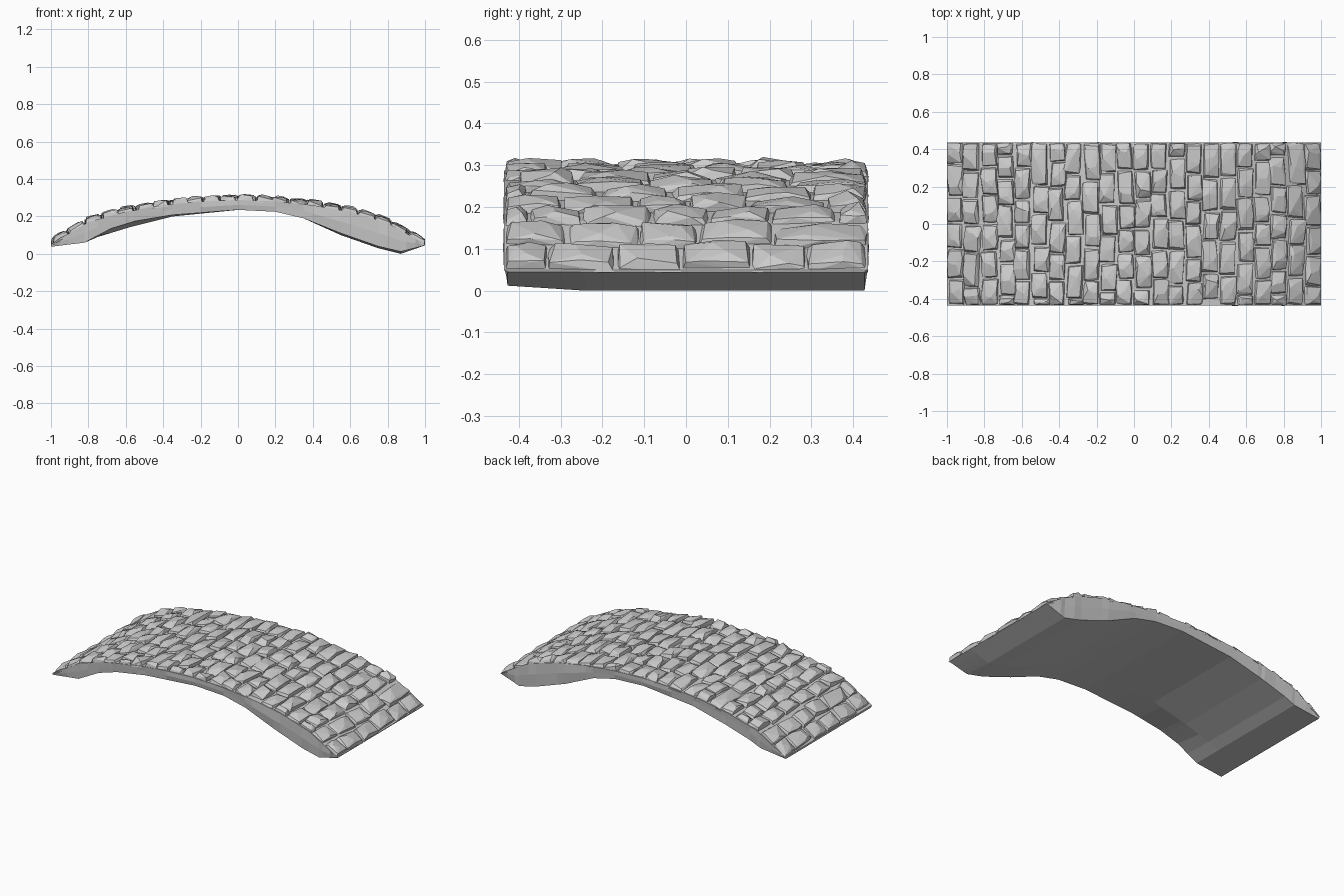
import bpy
import bmesh
import math
import random
from mathutils import Vector

random.seed(7)
cube = bpy.data.objects.get("Cube")
if cube:
    bpy.data.objects.remove(cube, do_unlink=True)

stone = bpy.data.materials.new("grey stone")
stone.use_nodes = True
GREY = (0.6, 0.6, 0.6, 1)
stone.diffuse_color = GREY
stone.node_tree.nodes["Principled BSDF"].inputs["Base Color"].default_value = GREY

HALF = 0.435
# Arch profiles as (x, z): road bed on top, underside along the front and back
BED = [(-1, .05), (-.95, .085), (-.9, .11), (-.8, .17), (-.6, .225), (-.4, .26), (-.2, .28), (0, .288),
       (.2, .28), (.4, .26), (.6, .225), (.8, .165), (.9, .11), (.95, .08), (1, .05)]
FRONT = [(-1, .038), (-.82, .06), (-.68, .135), (-.55, .175), (-.35, .208), (0, .235),
         (.2, .225), (.35, .19), (.55, .11), (.75, .04), (.87, .012), (1, .045)]
BACK = [(-1, .038), (-.82, .06), (-.75, .09), (-.58, .142), (-.35, .2), (0, .235),
        (.2, .225), (.35, .19), (.55, .1), (.75, .03), (.87, 0), (1, .045)]


def height(profile, x):
    x = max(-1, min(1, x))
    for (x0, z0), (x1, z1) in zip(profile, profile[1:]):
        if x <= x1:
            return z0 + (z1 - z0) * (x - x0) / (x1 - x0)


def finish(bm, name):
    bmesh.ops.recalc_face_normals(bm, faces=bm.faces)
    mesh = bpy.data.meshes.new(name)
    bm.to_mesh(mesh)
    bm.free()
    mesh.materials.append(stone)
    obj = bpy.data.objects.new(name, mesh)
    bpy.context.collection.objects.link(obj)
    return obj


def make_slab():
    # One closed cross-section ring per station, bridged along x
    bm = bmesh.new()
    stations = sorted({x for p in (BED, FRONT, BACK) for x, z in p})
    rings = []
    for x in stations:
        top, lo, hi = (height(p, x) for p in (BED, FRONT, BACK))
        mid = (top + lo) / 2
        side = HALF + random.uniform(-.006, .003)
        ring = [(-HALF, top), (-side, mid), (-HALF + .008, lo), (-.24, hi),
                (HALF - .008, hi), (side, mid), (HALF, top)]
        rings.append([bm.verts.new((x, y, z)) for y, z in ring])
    count = len(rings[0])
    for a, b in zip(rings, rings[1:]):
        for i in range(count):
            j = (i + 1) % count
            bm.faces.new((a[i], a[j], b[j], b[i]))
    bm.faces.new(rings[0])
    bm.faces.new(rings[-1])
    return finish(bm, "arch_slab")


def add_cobble(bm, x0, x1, y0, y1):
    # Rough hewn block: hull of a sunken base, a shoulder ring and an uneven crown
    cx, cy = (x0 + x1) / 2, (y0 + y1) / 2
    hx, hy = (x1 - x0) / 2, (y1 - y0) / 2
    slope = (height(BED, x1) - height(BED, x0)) / (x1 - x0)
    normal = Vector((-slope, 0, 1)).normalized()
    rise = random.uniform(.021, .031)
    tilt = random.uniform(-.25, .25)
    skew = random.uniform(-.07, .07)
    points = []

    def put(u, v, lift):
        x = cx + u * hx + skew * v * hy
        y = cy + v * hy
        base = Vector((x, y, height(BED, x)))
        p = base + normal * lift
        p.x = max(-1, min(1, p.x))
        p.y = max(-HALF - .008, min(HALF + .005, p.y))
        points.append(bm.verts.new(p))

    def rnd(a):
        return random.uniform(-a, a)

    for su in (-1, 1):
        for sv in (-1, 1):
            put(su * (1 + rnd(.08)), sv * (1 + rnd(.05)), -.008)
            put(su * (.85 + rnd(.12)), sv * (.87 + rnd(.1)),
                rise * (.5 + rnd(.22) + su * tilt))
    for su in (-1, 1):
        put(su * (.5 + rnd(.25)), rnd(.5), rise * (1 + rnd(.12)))
        put(su * (.9 + rnd(.1)), rnd(.4), rise * (.72 + rnd(.15)))
    result = bmesh.ops.convex_hull(bm, input=points)
    spare = [g for g in result["geom_interior"] if isinstance(g, bmesh.types.BMVert)]
    bmesh.ops.delete(bm, geom=spare, context='VERTS')


def make_cobbles():
    # Staggered courses running across the arch
    bm = bmesh.new()
    courses = 22
    step = 2 / courses
    for c in range(courses):
        x0 = -1 + c * step
        y = -HALF - (c % 2) * .075 - random.uniform(0, .03)
        while y < HALF - .03:
            length = random.uniform(.125, .19)
            end = y + length
            if HALF - end < .05:
                end = HALF
            start = max(y, -HALF)
            if end - start > .035:
                shift = random.uniform(-.01, .01)
                add_cobble(bm, max(-1, x0 + .003 + shift), min(1, x0 + step - .003 + shift),
                           start + .002, end - .002)
            y = end
    return finish(bm, "cobblestones")


make_slab()
make_cobbles()
